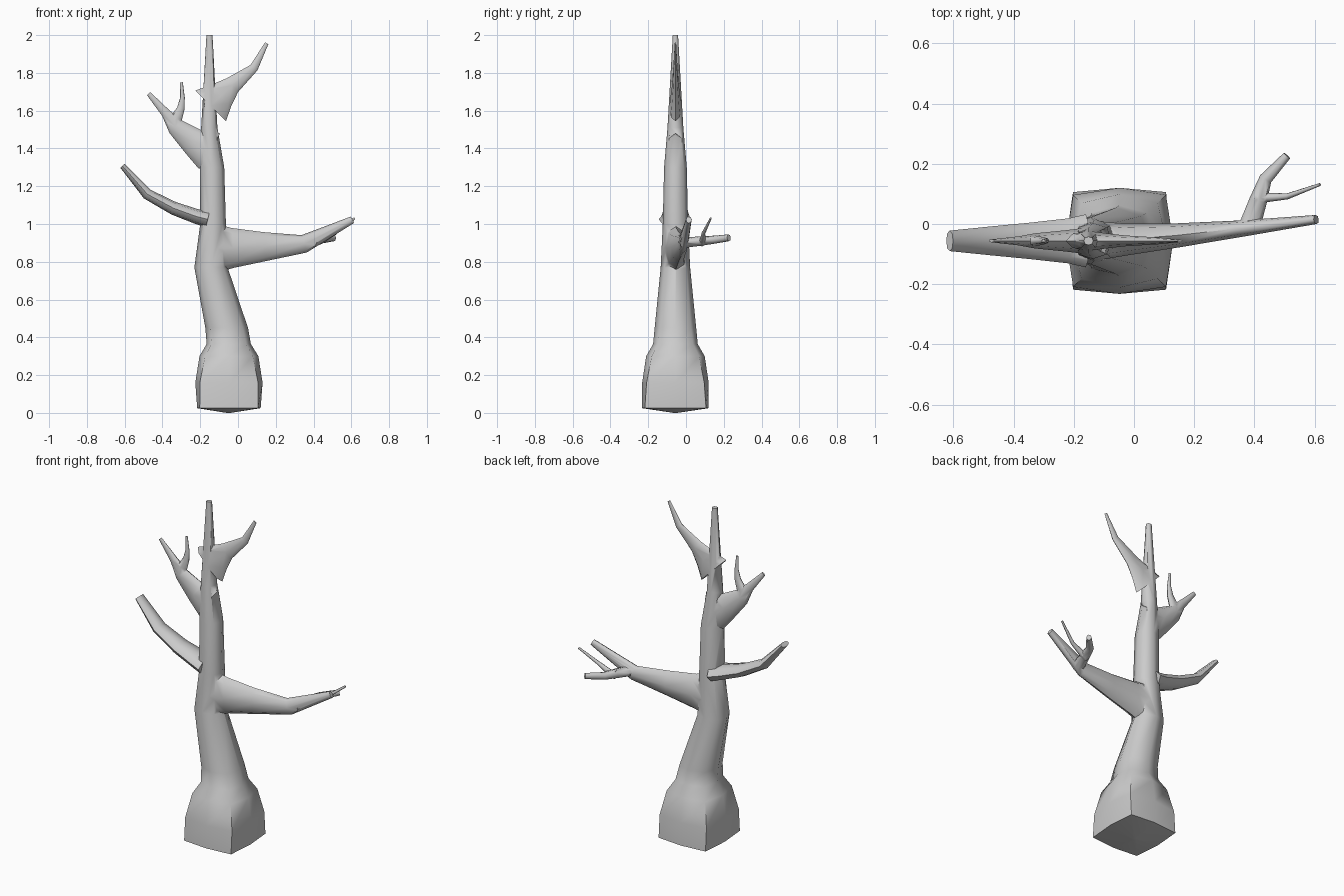
import bpy, bmesh
from mathutils import Vector

if "Cube" in bpy.data.objects:
    bpy.data.objects.remove(bpy.data.objects["Cube"])

Y = -0.056  # plane of the trunk and most branches


def skin(name, rings):
    """Closed mesh lofted through rings of 8 points."""
    bm = bmesh.new()
    loops = [[bm.verts.new(p) for p in r] for r in rings]
    for a, b in zip(loops, loops[1:]):
        for i in range(8):
            j = (i + 1) % 8
            bm.faces.new((a[i], a[j], b[j], b[i]))
    bm.faces.new(loops[0][::-1])
    bm.faces.new(loops[-1])
    bmesh.ops.recalc_face_normals(bm, faces=bm.faces)
    me = bpy.data.meshes.new(name)
    bm.to_mesh(me)
    bm.free()
    ob = bpy.data.objects.new(name, me)
    bpy.context.collection.objects.link(ob)
    return ob


def ring(c, u, v, k):
    """Four mid-sides and four corners; k sets squareness."""
    quarter = [(u, v), (v, -u), (-u, -v), (-v, u)]
    return [q for a, b in quarter for q in (c + a, c + (a + b) * k)]


def branch(name, pts, wide, deep, power=1.5, ref=(0, 1, 0)):
    """Tapered limb: wide and deep are (root, tip) half sizes, deep lies along ref."""
    pts = [Vector(p) for p in pts]
    last = len(pts) - 1
    rings = []
    for i, p in enumerate(pts):
        t = (pts[min(i + 1, last)] - pts[max(i - 1, 0)]).normalized()
        side = Vector(ref)
        side = (side - t * side.dot(t)).normalized()
        s = 1 - i / last
        a = wide[1] + (wide[0] - wide[1]) * s ** power
        b = deep[1] + (deep[0] - deep[1]) * s
        rings.append(ring(p, t.cross(side) * a, side * b, 0.73))
    return skin(name, rings)


def flat(xz, lean=0.0):
    """Points in the trunk plane, drifting back by lean towards the tip."""
    return [(x, Y + lean * (i / (len(xz) - 1)) ** 2, z) for i, (x, z) in enumerate(xz)]


# Trunk with squarish root block: z, centre x, half width, half depth
trunk = [
    (0, -0.05, 0.01, 0.01), (0.025, -0.048, 0.168, 0.176), (0.16, -0.048, 0.178, 0.176),
    (0.3, -0.048, 0.156, 0.155), (0.365, -0.049, 0.117, 0.118), (0.45, -0.06, 0.113, 0.11),
    (0.77, -0.143, 0.088, 0.078), (1, -0.132, 0.068, 0.067), (1.3, -0.137, 0.064, 0.06),
    (1.51, -0.152, 0.043, 0.042), (2, -0.151, 0.016, 0.014)]
tree = skin("tree", [
    ring(Vector((x, Y, z)), Vector((rx, 0, 0)), Vector((0, ry, 0)), max(0.74, 0.93 - 0.4 * z))
    for z, x, rx, ry in trunk])

# Large right branch, its rear fork and thin twig
right = branch("right_branch", flat(
    [(-0.13, 0.87), (-0.03, 0.873), (0.14, 0.88), (0.35, 0.895), (0.605, 1.022)], 0.071),
    (0.135, 0.019), (0.066, 0.015), 1)
fork = branch("rear_fork", [
    (0.38, -0.02, 0.9), (0.413, 0.08, 0.91), (0.437, 0.15, 0.917), (0.508, 0.227, 0.927)],
    (0.037, 0.014), (0.028, 0.018), 1, (0, 0, 1))
twig = branch("thin_twig", [
    (0.405, 0.085, 0.908), (0.445, 0.088, 0.915), (0.51, 0.092, 0.95), (0.617, 0.131, 1.03)],
    (0.028, 0.006), (0.02, 0.005))

# Broad flat left branch
left = branch("left_branch", flat(
    [(-0.16, 1.025), (-0.22, 1.04), (-0.34, 1.083), (-0.48, 1.158), (-0.612, 1.308)]),
    (0.043, 0.015), (0.088, 0.034), 0.5)

# Upper left branch, its upright twig, and upper right branch
upper_left = branch("upper_left_branch", flat(
    [(-0.15, 1.385), (-0.23, 1.432), (-0.33, 1.515), (-0.383, 1.588), (-0.473, 1.69)]),
    (0.11, 0.012), (0.045, 0.005))
upright = branch("upright_twig", flat(
    [(-0.345, 1.52), (-0.324, 1.565), (-0.302, 1.613), (-0.294, 1.67), (-0.3, 1.75)]),
    (0.042, 0.008), (0.021, 0.004))
upper_right = branch("upper_right_branch", flat(
    [(-0.145, 1.625), (-0.09, 1.68), (-0.03, 1.735), (0.085, 1.828), (0.152, 1.957)]),
    (0.115, 0.01), (0.032, 0.004))

# Fuse branches into the trunk as one continuous skin
bpy.context.view_layer.objects.active = tree
for part in (right, fork, twig, left, upper_left, upright, upper_right):
    mod = tree.modifiers.new(part.name, 'BOOLEAN')
    mod.operation = 'UNION'
    mod.solver = 'EXACT'
    mod.object = part
    bpy.ops.object.modifier_apply(modifier=mod.name)
    bpy.data.objects.remove(part)

bpy.ops.object.select_all(action='DESELECT')
tree.select_set(True)
bpy.ops.object.shade_smooth_by_angle(angle=1.1)
